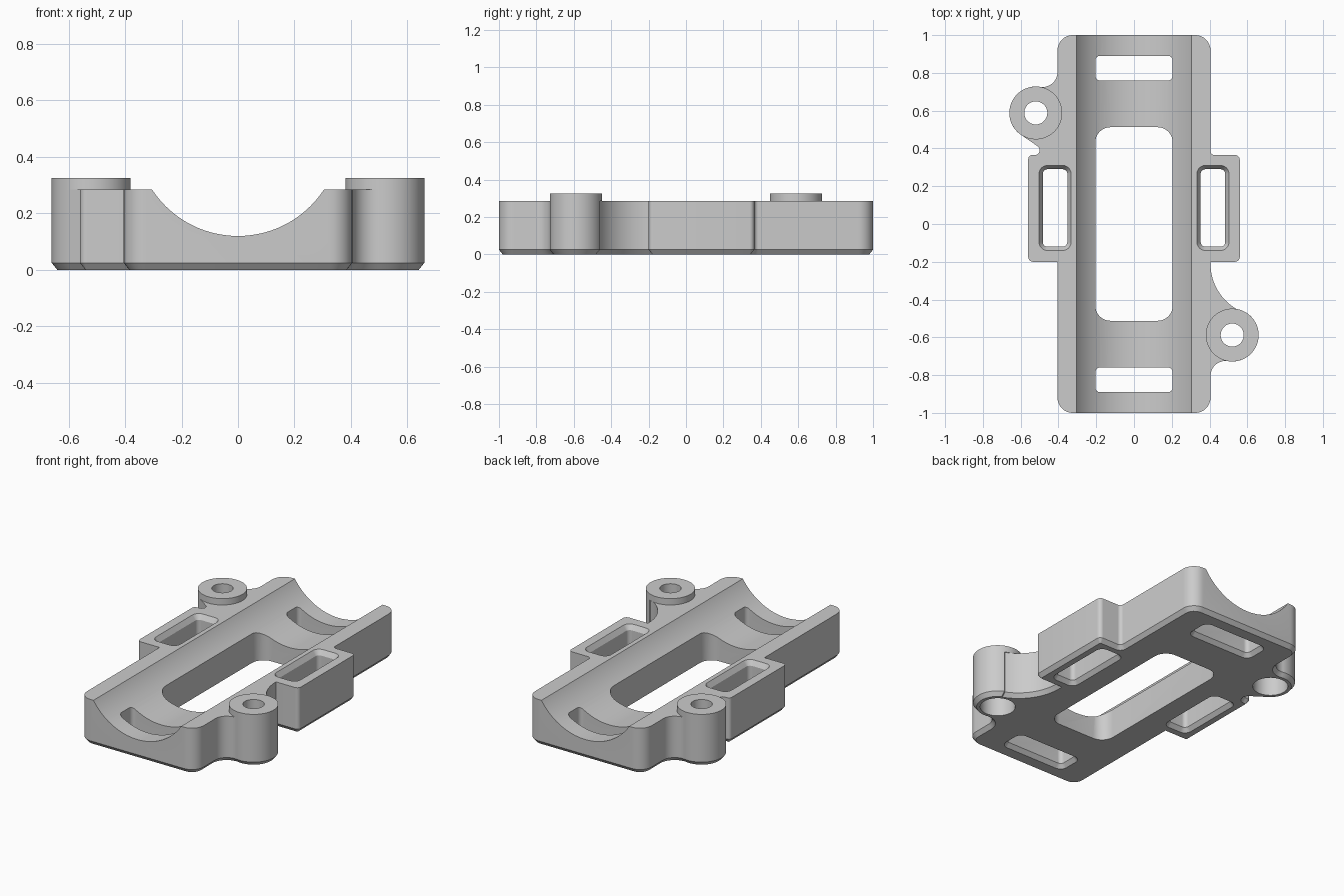
import bpy, bmesh, math
from mathutils import Vector

if "Cube" in bpy.data.objects:
    bpy.data.objects.remove(bpy.data.objects["Cube"])

TOP, CHAMFER = 0.285, 0.02

grey = bpy.data.materials.new("plain grey")
grey.use_nodes = True
grey.diffuse_color = (0.6, 0.6, 0.6, 1)
grey.node_tree.nodes["Principled BSDF"].inputs["Base Color"].default_value = (0.6, 0.6, 0.6, 1)


def arc(cx, cy, r, a0, a1, steps=20):
    angles = [math.radians(a0 + (a1 - a0) * i / steps) for i in range(steps + 1)]
    return [(cx + r * math.cos(a), cy + r * math.sin(a), 0) for a in angles]


def fillet(corners, steps=8):
    """Turn (x, y, radius) corners into a polygon with rounded corners."""
    out = []
    for i, (x, y, r) in enumerate(corners):
        p = Vector((x, y))
        if r == 0:
            out.append(p)
            continue
        d0 = (Vector(corners[i - 1][:2]) - p).normalized()
        d1 = (Vector(corners[(i + 1) % len(corners)][:2]) - p).normalized()
        half = d0.angle(d1) / 2
        centre = p + (d0 + d1).normalized() * r / math.sin(half)
        start = p + d0 * r / math.tan(half) - centre
        end = p + d1 * r / math.tan(half) - centre
        sweep = math.atan2(start.x * end.y - start.y * end.x, start.dot(end))
        a0 = math.atan2(start.y, start.x)
        for k in range(steps + 1):
            a = a0 + sweep * k / steps
            out.append(centre + Vector((math.cos(a), math.sin(a))) * r)
    return out


def inset(poly, d):
    """Move a counterclockwise polygon inwards by d (outwards if negative)."""
    out = []
    for i, p in enumerate(poly):
        a = (p - poly[i - 1]).normalized()
        b = (poly[(i + 1) % len(poly)] - p).normalized()
        na, nb = Vector((-a.y, a.x)), Vector((-b.y, b.x))
        out.append(p + (na + nb) * d / (1 + na.dot(nb)))
    return out


def loft(name, rings):
    """Solid through stacked (polygon, z) rings."""
    bm = bmesh.new()
    rows = [[bm.verts.new((p.x, p.y, z)) for p in poly] for poly, z in rings]
    n = len(rows[0])
    for lo, hi in zip(rows, rows[1:]):
        for i in range(n):
            j = (i + 1) % n
            bm.faces.new((lo[i], lo[j], hi[j], hi[i]))
    bm.faces.new(rows[0][::-1])
    bm.faces.new(rows[-1])
    mesh = bpy.data.meshes.new(name)
    bm.to_mesh(mesh)
    bm.free()
    ob = bpy.data.objects.new(name, mesh)
    bpy.context.collection.objects.link(ob)
    mesh.materials.append(grey)
    return ob


def circle(x, y, r, n=48):
    return [Vector(p[:2]) for p in arc(x, y, r, 0, 360, n)[:-1]]


def rounded_box(x, y, w, d, r):
    return fillet([(x - w / 2, y - d / 2, r), (x + w / 2, y - d / 2, r),
                   (x + w / 2, y + d / 2, r), (x - w / 2, y + d / 2, r)])


def activate(ob):
    bpy.ops.object.select_all(action='DESELECT')
    ob.select_set(True)
    bpy.context.view_layer.objects.active = ob


def cut(ob, cutter):
    cutter.hide_render = True
    mod = ob.modifiers.new("cut", 'BOOLEAN')
    mod.operation, mod.solver, mod.object = 'DIFFERENCE', 'EXACT', cutter
    activate(ob)
    bpy.ops.object.modifier_apply(modifier=mod.name)
    bpy.data.objects.remove(cutter)


# Outline of the cradle: plate, side ears and two screw lugs
BX, BY, BR = 0.52, 0.588, 0.14
outline = [(-0.405, -1, 0.08), (0.405, -1, 0.08)]
outline += arc(0.485, -BY - 0.217, 0.08, 180, 81)
outline += arc(BX, -BY, BR, -98, 66, 32)
outline += arc(0.683, -0.21, 0.278, 246, 180)
outline += [(0.405, -0.2, 0), (0.56, -0.2, 0.025), (0.56, 0.365, 0.025),
            (0.405, 0.365, 0.022), (0.405, 1, 0.08), (-0.405, 1, 0.08)]
outline += arc(-0.485, BY + 0.217, 0.08, 0, -99)
outline += arc(-BX, BY, BR, 82, 235, 32)
outline += [(-0.442, 0.365, 0.026), (-0.56, 0.365, 0.022),
            (-0.56, -0.2, 0.025), (-0.405, -0.2, 0)]
outline = fillet(outline)
body = loft("cradle_body", [(inset(outline, CHAMFER), 0), (outline, 0.025), (outline, TOP)])

# Round channel along the length
groove = loft("groove_cutter", [(circle(0, 0, 0.364, 96), -1.2), (circle(0, 0, 0.364, 96), 1.2)])
groove.rotation_euler.x = math.pi / 2
groove.location.z = 0.484
bpy.context.view_layer.update()
cut(body, groove)

# Central window
window = rounded_box(0, 0, 0.41, 1.025, 0.08)
cut(body, loft("window_cutter", [(window, -0.1), (window, 0.4)]))

for s in (-1, 1):
    # Strap slot at each end, flared underneath
    slot = rounded_box(0, s * 0.825, 0.41, 0.13, 0.025)
    flare = inset(slot, -CHAMFER)
    cut(body, loft("strap_cutter", [(flare, -0.05), (flare, 0), (slot, 0.025), (slot, 0.4)]))

    # Ear slot, flared at both faces
    slot = rounded_box(s * 0.418, 0.085, 0.13, 0.41, 0.025)
    flare = inset(slot, -CHAMFER)
    cut(body, loft("ear_cutter", [(flare, -0.05), (flare, 0), (slot, 0.025),
                                  (slot, TOP - 0.03), (flare, TOP), (flare, 0.4)]))

    # Screw hole with a counterbore from below
    x, y = s * BX, -s * BY
    hole, bore = circle(x, y, 0.061), circle(x, y, 0.1)
    cut(body, loft("hole_cutter", [(hole, -0.1), (hole, 0.5)]))
    cut(body, loft("bore_cutter", [(bore, -0.1), (bore, 0.16)]))

    # Raised collar on the lug
    rim = circle(x, y, BR, 72)
    collar = loft("left_collar" if s > 0 else "right_collar", [(rim, TOP), (rim, 0.325)])
    cut(collar, loft("hole_cutter", [(hole, -0.1), (hole, 0.5)]))
    activate(collar)
    bpy.ops.object.shade_smooth_by_angle(angle=math.radians(25))

activate(body)
bpy.ops.object.shade_smooth_by_angle(angle=math.radians(25))
